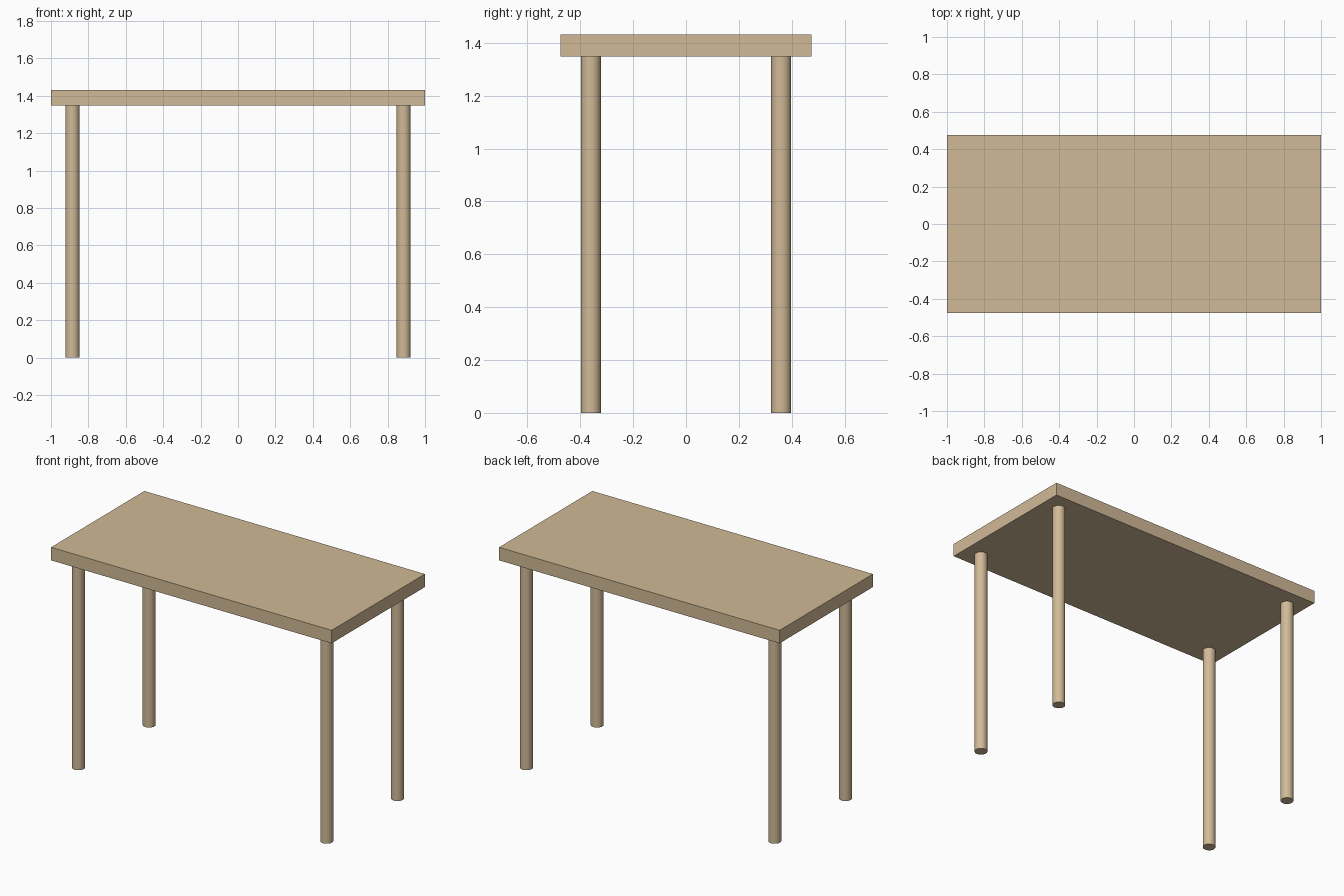
import bpy

if "Cube" in bpy.data.objects:
    bpy.data.objects.remove(bpy.data.objects["Cube"])

wood = bpy.data.materials.new("light_wood")
wood.diffuse_color = (0.64, 0.49, 0.31, 1)
wood.use_nodes = True
wood.node_tree.nodes["Principled BSDF"].inputs["Base Color"].default_value = wood.diffuse_color

TOP_Z, UNDERSIDE_Z = 1.432, 1.348
LEG_X, LEG_Y, LEG_R = 0.885, 0.36, 0.038

# Rectangular tabletop slab
bpy.ops.mesh.primitive_cube_add(size=1, location=(0, 0, (TOP_Z + UNDERSIDE_Z) / 2))
top = bpy.context.object
top.name = "tabletop"
top.scale = (2.0, 0.95, TOP_Z - UNDERSIDE_Z)
bpy.ops.object.transform_apply(location=False, rotation=False, scale=True)
top.data.materials.append(wood)


# Round straight leg under each corner
def add_leg(name, x, y):
    bpy.ops.mesh.primitive_cylinder_add(
        vertices=32, radius=LEG_R, depth=UNDERSIDE_Z, location=(x, y, UNDERSIDE_Z / 2))
    leg = bpy.context.object
    leg.name = name
    leg.data.materials.append(wood)
    bpy.ops.object.shade_smooth_by_angle()


for y_name, sy in (("front", -1), ("back", 1)):
    for x_name, sx in (("left", -1), ("right", 1)):
        add_leg(f"{y_name}_{x_name}_leg", sx * LEG_X, sy * LEG_Y)
